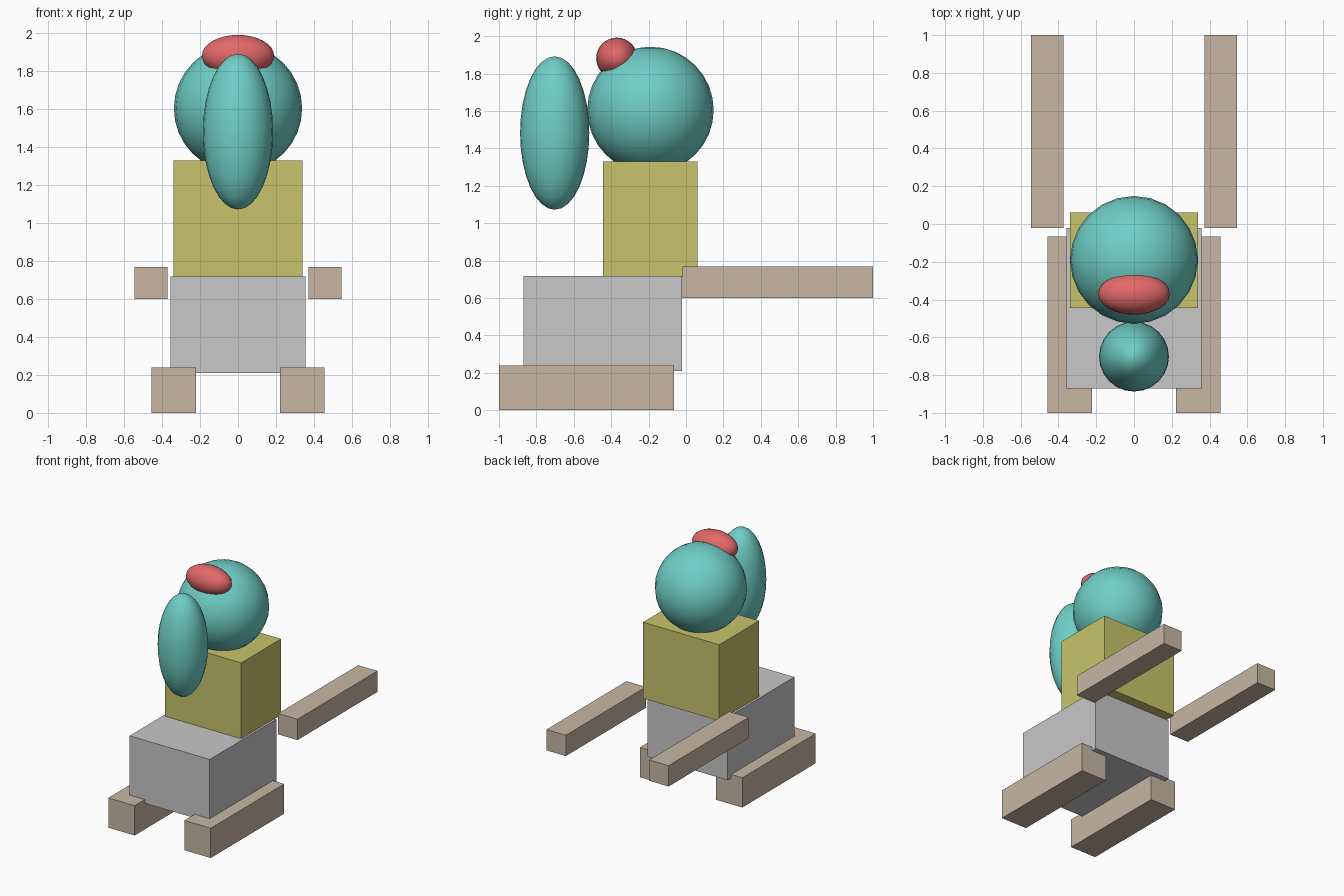
import bpy
import bmesh
from mathutils import Vector

cube = bpy.data.objects.get("Cube")
if cube:
    bpy.data.objects.remove(cube, do_unlink=True)


def material(name, color):
    mat = bpy.data.materials.new(name)
    mat.use_nodes = True
    mat.diffuse_color = (*color, 1)
    mat.node_tree.nodes["Principled BSDF"].inputs["Base Color"].default_value = (*color, 1)
    return mat


teal = material("teal", (0.16, 0.62, 0.57))
red = material("red", (0.76, 0.14, 0.14))
yellow = material("olive yellow", (0.58, 0.55, 0.15))
grey = material("light grey", (0.58, 0.58, 0.58))
tan = material("tan", (0.58, 0.47, 0.37))


def finish(name, bm, center, size, mat, smooth=False):
    bmesh.ops.scale(bm, vec=Vector(size), verts=bm.verts)
    for face in bm.faces:
        face.smooth = smooth
    mesh = bpy.data.meshes.new(name)
    bm.to_mesh(mesh)
    bm.free()
    mesh.materials.append(mat)
    obj = bpy.data.objects.new(name, mesh)
    obj.location = center
    bpy.context.collection.objects.link(obj)


def box(name, low, high, mat):
    low, high = Vector(low), Vector(high)
    bm = bmesh.new()
    bmesh.ops.create_cube(bm, size=1)
    finish(name, bm, (low + high) / 2, high - low, mat)


def ball(name, center, radii, mat):
    bm = bmesh.new()
    bmesh.ops.create_uvsphere(bm, u_segments=24, v_segments=16, radius=1)
    finish(name, bm, center, radii, mat, smooth=True)


# Stacked body
box("hips", (-0.357, -0.87, 0.21), (0.357, -0.022, 0.718), grey)
box("torso", (-0.34, -0.445, 0.716), (0.34, 0.062, 1.33), yellow)

# Head with long snout and brow tuft
ball("head", (0, -0.19, 1.605), (0.338, 0.338, 0.338), teal)
ball("snout", (0, -0.702, 1.482), (0.185, 0.185, 0.41), teal)
ball("crest", (0, -0.37, 1.882), (0.19, 0.11, 0.11), red)

# Paired limbs
for side, sign in (("left", 1), ("right", -1)):
    x_foot = sorted((sign * 0.222, sign * 0.457))
    x_arm = sorted((sign * 0.372, sign * 0.545))
    box(side + "_leg", (x_foot[0], -1, 0), (x_foot[1], -0.065, 0.24), tan)
    box(side + "_arm", (x_arm[0], -0.02, 0.6), (x_arm[1], 1, 0.768), tan)
